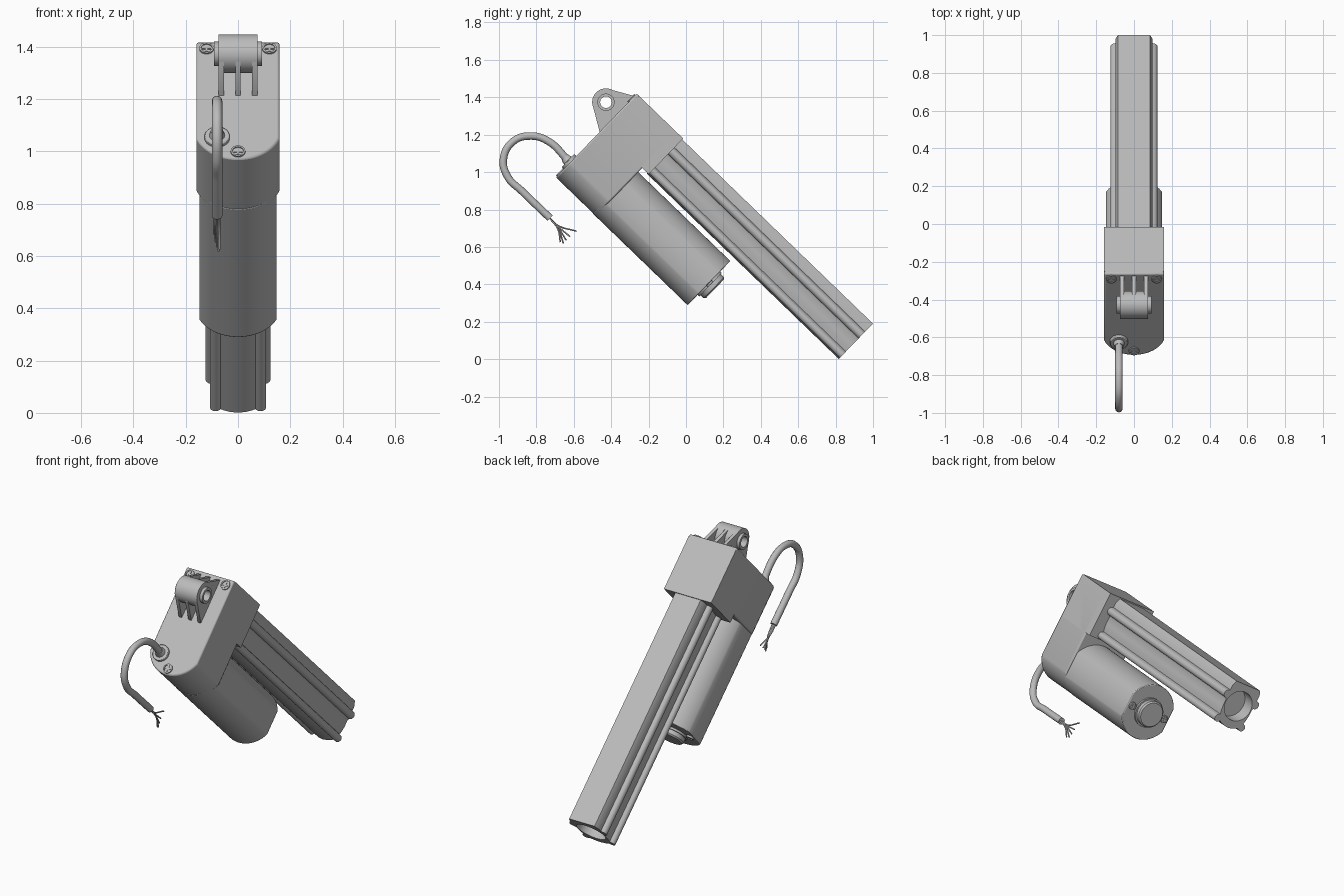
import bpy, bmesh, math
from mathutils import Matrix, Vector

if "Cube" in bpy.data.objects:
    bpy.data.objects.remove(bpy.data.objects["Cube"])

grey = bpy.data.materials.new("plain grey")
grey.use_nodes = True
grey.diffuse_color = (0.5, 0.5, 0.5, 1)
grey.node_tree.nodes["Principled BSDF"].inputs["Base Color"].default_value = (0.5, 0.5, 0.5, 1)

# Body frame: X across, Y from motor to tube, Z out of the rear bracket face
TILT = Matrix.Rotation(math.radians(46), 4, 'X')
# Sections drawn in the side plane, extruded across X
SIDE = TILT @ Matrix(((0, 0, 1, 0), (1, 0, 0, 0), (0, 1, 0, 0), (0, 0, 0, 1)))
REAR = 1.176
made = []


def arc(cx, cy, r, a0, a1, n):
    steps = [math.radians(a0 + (a1 - a0) * i / n) for i in range(n + 1)]
    return [(cx + r * math.cos(a), cy + r * math.sin(a)) for a in steps]


def circle(cx, cy, r, n=40):
    return arc(cx, cy, r, 0, 360, n)[:-1]


def prism(name, loops, h0, h1, end_loops=None, frame=TILT, bevel=0):
    """Extrude an outline, with optional holes, from h0 to h1."""
    bm = bmesh.new()
    levels = []
    for h, shape in ((h0, loops), (h1, end_loops or loops)):
        rings = [[bm.verts.new((p[0], p[1], h)) for p in loop] for loop in shape]
        if len(rings) == 1:
            bm.faces.new(rings[0])
        else:
            edges = [bm.edges.new((r[i - 1], r[i])) for r in rings for i in range(len(r))]
            bmesh.ops.triangle_fill(bm, edges=edges, use_beauty=True)
        levels.append(rings)
    for a, b in zip(*levels):
        for i in range(len(a)):
            bm.faces.new((a[i - 1], a[i], b[i], b[i - 1]))
    bmesh.ops.recalc_face_normals(bm, faces=bm.faces)
    mesh = bpy.data.meshes.new(name)
    bm.to_mesh(mesh)
    bm.free()
    ob = bpy.data.objects.new(name, mesh)
    bpy.context.collection.objects.link(ob)
    ob.matrix_world = frame
    mesh.materials.append(grey)
    if bevel:
        mod = ob.modifiers.new("edge", 'BEVEL')
        mod.width, mod.segments = bevel, 2
        mod.angle_limit = math.radians(40)
    made.append(ob)
    return ob


def strand(name, points, radius):
    """Round wire through world-space points."""
    cu = bpy.data.curves.new(name, 'CURVE')
    cu.dimensions = '3D'
    cu.bevel_depth, cu.bevel_resolution, cu.use_fill_caps = radius, 4, True
    sp = cu.splines.new('BEZIER')
    sp.bezier_points.add(len(points) - 1)
    for bp, p in zip(sp.bezier_points, points):
        bp.co = p
        bp.handle_left_type = bp.handle_right_type = 'AUTO'
    cu.materials.append(grey)
    bpy.context.collection.objects.link(bpy.data.objects.new(name, cu))


def screw(name, x, y, h, r, out=1):
    """Cross-head screw with a raised rim."""
    prism(name + "_rim", [circle(x, y, r, 24), circle(x, y, r * 0.75, 24)], h - 0.01 * out, h + 0.007 * out)
    prism(name + "_head", [circle(x, y, r * 0.76, 24)], h - 0.01 * out, h + 0.002 * out)
    for i, (a, b) in enumerate(((0.6, 0.15), (0.15, 0.6))):
        bar = [(x + sx * a * r, y + sy * b * r) for sx, sy in ((1, 1), (-1, 1), (-1, -1), (1, -1))]
        prism(f"{name}_slot_{i}", [bar], h, h + 0.005 * out)


# Gearbox housing: square at the tube end, rounded at the motor end
half = 0.159
dip = math.degrees(math.acos(half / 0.17))
housing = [(half, 0.838), (-half, 0.838)] + arc(0, 0.386, 0.17, 180 + dip, 360 - dip, 24)
prism("gearbox_housing", [housing], 0.878, REAR, bevel=0.008)
collar = [(half, 0.838), (-half, 0.838), (-half, 0.573), (half, 0.573)]
prism("tube_collar", [collar], 0.83, 1.16)

# Motor can: cylinder with flattened sides
dip = math.degrees(math.acos(0.147 / 0.164))
can = arc(0, 0.378, 0.164, dip, 180 - dip, 28) + arc(0, 0.378, 0.164, 180 + dip, 360 - dip, 28)
prism("motor_can", [can], 0.194, 0.9, bevel=0.004)
prism("motor_boss_base", [circle(0, 0.378, 0.087)], 0.2, 0.182)
prism("motor_boss", [circle(0, 0.378, 0.078)], 0.185, 0.158)
prism("motor_boss_tip", [circle(0, 0.378, 0.078)], 0.158, 0.15, [circle(0, 0.378, 0.07)])
for side in (-1, 1):
    screw(f"motor_screw_{side}", side * 0.115, 0.378, 0.19, 0.022, -1)

# Extruded tube: flat back, round belly, beads along the sides and lower corners
mid = 0.703
right = [(0.085, 0.128), (0.098, 0.1), (0.098, 0.068)]
right += arc(0.1, 0.042, 0.024, 75, -90, 10)
right += [(0.094, 0.008), (0.094, -0.03), (0.09, -0.06), (0.085, -0.08)]
right += arc(0.086, -0.105, 0.022, 60, -150, 12)
right += [(0.055, -0.122), (0.03, -0.131)]
tube = right + [(0, -0.135)] + [(-x, y) for x, y in reversed(right)]
tube = [(x, y + mid) for x, y in tube]
prism("outer_tube", [tube, circle(0, mid, 0.088)], -0.587, 0.84)
prism("inner_rod", [circle(0, mid, 0.088)], -0.5, 0.84)

# Mounting bracket: bored eye, bushing and three ribs
ex, eh = 0.691, 1.262
prism("bracket_eye", [circle(ex, eh, 0.074), circle(ex, eh, 0.04)], -0.074, 0.074, frame=SIDE)
prism("bracket_bushing", [circle(ex, eh, 0.046), circle(ex, eh, 0.031)], -0.092, 0.092, frame=SIDE)
rib = [(0.553, REAR - 0.01), (0.82, REAR - 0.01), (0.82, REAR)]
rib += arc(ex, eh, 0.073, 42, 10, 4) + arc(ex, eh, 0.055, 0, -180, 14) + arc(ex, eh, 0.073, 170, 148, 4)
rib += [(0.553, REAR)]
for i in (-1, 0, 1):
    prism(f"bracket_rib_{i + 2}", [rib], i * 0.064 - 0.01, i * 0.064 + 0.01, frame=SIDE)

# Housing screws
for i, (x, y) in enumerate(((-0.12, 0.8), (0.12, 0.8), (0, 0.252))):
    screw(f"housing_screw_{i}", x, y, REAR, 0.028)

# Cable gland, cable and bare wires
cx = -0.08
prism("cable_gland", [circle(cx, 0.325, 0.048)], REAR - 0.01, 1.192, bevel=0.004)
prism("cable_sleeve", [circle(cx, 0.325, 0.03)], 1.19, 1.215, [circle(cx, 0.325, 0.023)])
start = TILT @ Vector((cx, 0.325, 1.18))
path = [(-0.738, 1.166), (-0.834, 1.193), (-0.925, 1.163), (-0.976, 1.07),
        (-0.952, 0.973), (-0.877, 0.898), (-0.727, 0.754)]
strand("cable", [start] + [(cx, y, z) for y, z in path], 0.02)
ends = [(-0.585, 0.684), (-0.62, 0.655), (-0.64, 0.635), (-0.655, 0.618), (-0.672, 0.625)]
for i, (y, z) in enumerate(ends):
    x = cx + (i - 2) * 0.005
    strand(f"wire_{i + 1}", [(x, -0.735, 0.76), (x, -0.685, 0.705 - (i - 2) * 0.005), (x, y, z)], 0.004)

bpy.ops.object.select_all(action='DESELECT')
for ob in made:
    ob.select_set(True)
bpy.context.view_layer.objects.active = made[0]
bpy.ops.object.shade_smooth_by_angle(angle=math.radians(35))
